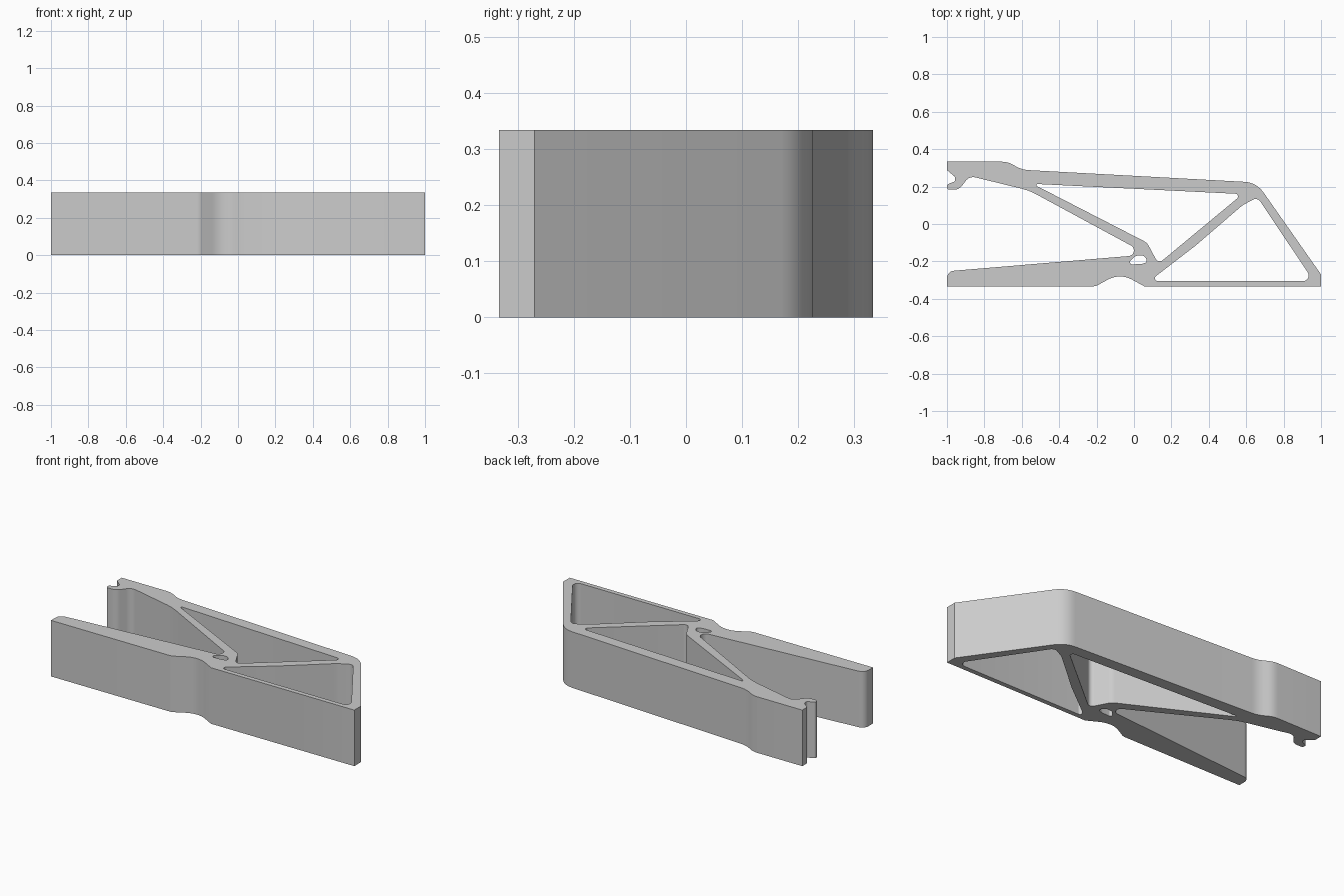
import bpy
import math
from mathutils import Vector

cube = bpy.data.objects.get("Cube")
if cube:
    bpy.data.objects.remove(cube, do_unlink=True)

HEIGHT = 0.334


def fillet(corners, step=math.radians(9)):
    """Turn (x, y, radius) corners into a rounded closed outline."""
    points = []
    for i, (x, y, radius) in enumerate(corners):
        here = Vector((x, y))
        to_prev = Vector(corners[i - 1][:2]) - here
        to_next = Vector(corners[(i + 1) % len(corners)][:2]) - here
        half = to_prev.angle(to_next) / 2
        if radius == 0 or half > math.radians(89):
            points.append(here)
            continue
        room = 0.49 * min(to_prev.length, to_next.length)
        reach = min(radius / math.tan(half), room)
        radius = reach * math.tan(half)
        a, b = to_prev.normalized(), to_next.normalized()
        centre = here + (a + b).normalized() * (radius / math.sin(half))
        start = here + a * reach - centre
        end = here + b * reach - centre
        turn = start.angle_signed(end)
        count = max(2, math.ceil(abs(turn) / step))
        for k in range(count + 1):
            angle = -turn * k / count
            c, s = math.cos(angle), math.sin(angle)
            points.append(centre + Vector((start.x * c - start.y * s,
                                           start.x * s + start.y * c)))
    return points


# Outer silhouette: top bar, nose, base bar, lower jaw, slot and hooked upper jaw
outline = [
    (-1, .333, 0), (-.675, .333, .12), (-.60, .29, .15), (.655, .222, .13),
    (1, -.27, 0), (1, -.333, 0),
    (.055, -.333, 0), (-.075, -.262, .23), (-.205, -.333, .05),
    (-1, -.333, 0), (-1, -.253, .04), (.072, -.163, .03),
    (-.56, .179, .3), (-.88, .257, .05), (-.935, .184, .05),
    (-1, .184, .02), (-1, .211, .01), (-.957, .228, .012),
    (-.957, .252, .012), (-1, .288, 0),
]
# Triangular window between the two struts
upper_window = [(-.543, .215, .006), (.58, .16, .015),
                (.13, -.213, .025), (.07, -.1, .06)]
# Triangular window above the base bar
lower_window = [(.66, .143, .03), (.96, -.305, .03), (.083, -.305, .015),
                (.33, -.115, .3), (.58, .1, .12)]
# Small hinge eyelet
eyelet = [(-.04, -.217, .012), (.01, -.168, .04), (.055, -.168, .03),
          (.075, -.203, .015), (.04, -.214, .03)]

# Filled flat curve with holes, extruded to full height
curve = bpy.data.curves.new("clip_profile", 'CURVE')
curve.dimensions = '2D'
curve.fill_mode = 'BOTH'
curve.extrude = HEIGHT / 2
for loop in (outline, upper_window, lower_window, eyelet):
    points = fillet(loop)
    spline = curve.splines.new('POLY')
    spline.points.add(len(points) - 1)
    for target, p in zip(spline.points, points):
        target.co = (p.x, p.y, 0, 1)
    spline.use_cyclic_u = True

clip = bpy.data.objects.new("clip_body", curve)
clip.location.z = HEIGHT / 2
bpy.context.collection.objects.link(clip)
bpy.ops.object.select_all(action='DESELECT')
clip.select_set(True)
bpy.context.view_layer.objects.active = clip
bpy.ops.object.convert(target='MESH')
clip = bpy.context.object

# Weld the caps to the walls, then smooth only the rounded corners
bpy.ops.object.mode_set(mode='EDIT')
bpy.ops.mesh.select_all(action='SELECT')
bpy.ops.mesh.remove_doubles(threshold=0.0002)
bpy.ops.mesh.normals_make_consistent(inside=False)
bpy.ops.object.mode_set(mode='OBJECT')
bpy.ops.object.shade_smooth_by_angle(angle=math.radians(30))

# Single light grey plastic
grey = bpy.data.materials.new("light_grey")
grey.use_nodes = True
colour = (0.6, 0.6, 0.6, 1)
grey.diffuse_color = colour
grey.node_tree.nodes["Principled BSDF"].inputs["Base Color"].default_value = colour
clip.data.materials.clear()
clip.data.materials.append(grey)
